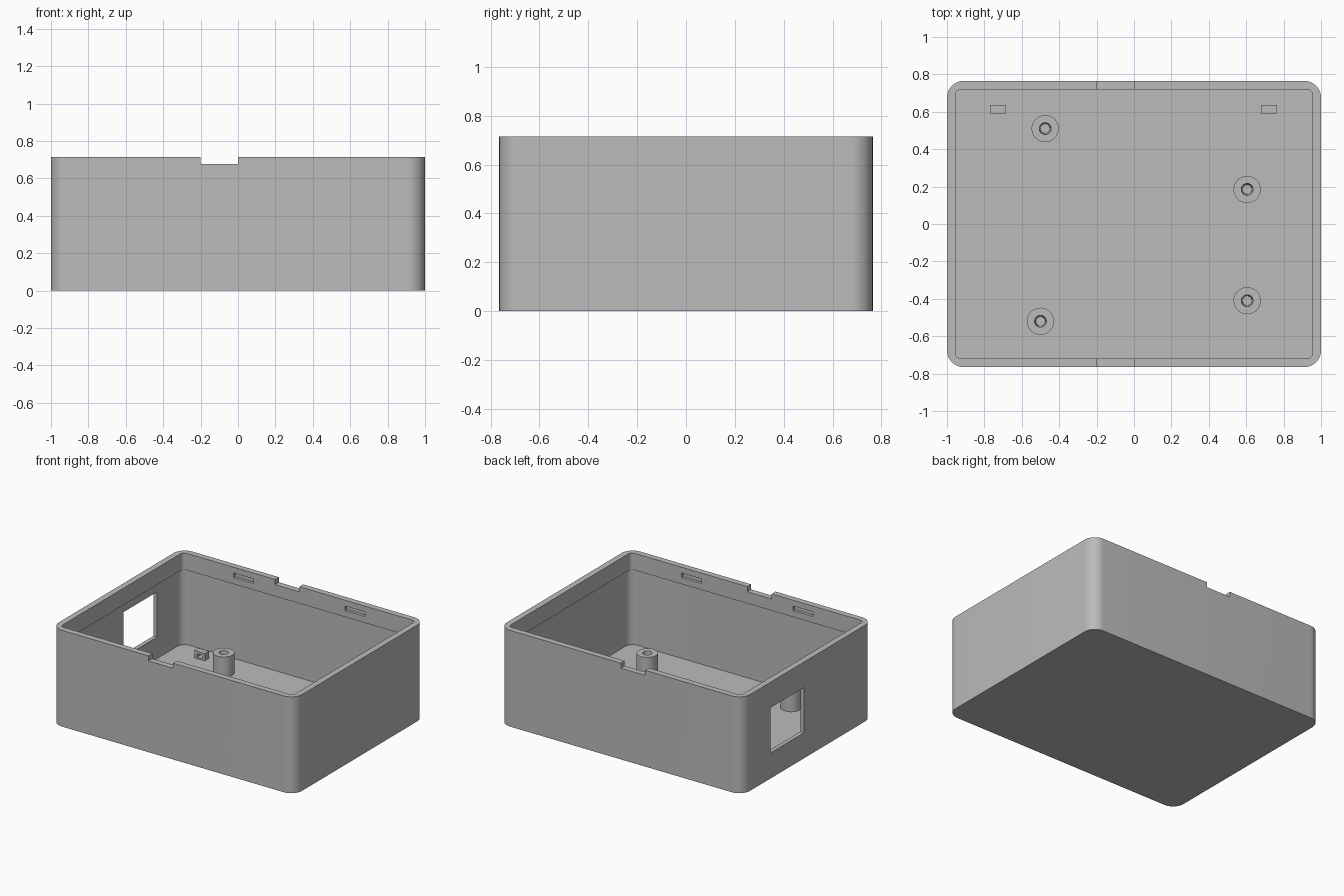
import bpy
import bmesh
from math import cos, sin, pi, radians

old = bpy.data.objects.get("Cube")
if old:
    bpy.data.objects.remove(old, do_unlink=True)

W, D, H = 1.0, 0.765, 0.715      # half width, half depth, height
WALL, LIP, FLOOR = 0.03, 0.045, 0.03

grey = bpy.data.materials.new("plain grey plastic")
grey.use_nodes = True
colour = (0.5, 0.5, 0.5, 1)
grey.diffuse_color = colour
grey.node_tree.nodes["Principled BSDF"].inputs["Base Color"].default_value = colour


def finish(name, bm):
    bmesh.ops.recalc_face_normals(bm, faces=bm.faces)
    mesh = bpy.data.meshes.new(name)
    bm.to_mesh(mesh)
    bm.free()
    mesh.materials.append(grey)
    obj = bpy.data.objects.new(name, mesh)
    bpy.context.collection.objects.link(obj)
    return obj


def rounded_block(name, inset, radius, z0, z1, steps=10):
    """Upright block with rounded corners, inset from the outer walls."""
    bm = bmesh.new()
    ring = []
    for q, (sx, sy) in enumerate([(1, 1), (-1, 1), (-1, -1), (1, -1)]):
        cx, cy = sx * (W - inset - radius), sy * (D - inset - radius)
        for i in range(steps + 1):
            a = (q + i / steps) * pi / 2
            ring.append(bm.verts.new((cx + radius * cos(a), cy + radius * sin(a), z0)))
    base = bm.faces.new(ring)
    top = bmesh.ops.extrude_face_region(bm, geom=[base])["geom"]
    bmesh.ops.translate(bm, vec=(0, 0, z1 - z0),
                        verts=[v for v in top if isinstance(v, bmesh.types.BMVert)])
    return finish(name, bm)


def box(name, x0, x1, y0, y1, z0, z1):
    bm = bmesh.new()
    bmesh.ops.create_cube(bm, size=1)
    bmesh.ops.scale(bm, vec=(x1 - x0, y1 - y0, z1 - z0), verts=bm.verts)
    bmesh.ops.translate(bm, vec=((x0 + x1) / 2, (y0 + y1) / 2, (z0 + z1) / 2), verts=bm.verts)
    return finish(name, bm)


def cylinder(name, x, y, z0, z1, r0, r1):
    bm = bmesh.new()
    bmesh.ops.create_cone(bm, cap_ends=True, segments=40, radius1=r0, radius2=r1, depth=z1 - z0)
    bmesh.ops.translate(bm, vec=(x, y, (z0 + z1) / 2), verts=bm.verts)
    return finish(name, bm)


def cut(target, cutter):
    """Subtract the cutter from the target and discard it."""
    bpy.context.view_layer.objects.active = target
    mod = target.modifiers.new("cut", "BOOLEAN")
    mod.operation = "DIFFERENCE"
    mod.solver = "EXACT"
    mod.object = cutter
    bpy.ops.object.modifier_apply(modifier=mod.name)
    bpy.data.objects.remove(cutter, do_unlink=True)


def smooth(obj):
    bpy.ops.object.select_all(action="DESELECT")
    obj.select_set(True)
    bpy.context.view_layer.objects.active = obj
    bpy.ops.object.shade_smooth_by_angle(angle=radians(30))


# Hollow case: thin lower walls with a thicker lip overhanging at the rim
case = rounded_block("case_shell", 0, 0.09, 0, H)
cut(case, rounded_block("cavity", WALL, 0.06, FLOOR, 0.59))
cut(case, rounded_block("rim_opening", LIP, 0.03, 0.5, H + 0.1))

# Notches through the front and back rim
cut(case, box("rim_notch", -0.2, 0, -1, 1, 0.677, H + 0.1))

# Port window in the right wall
cut(case, box("port_window", -1.1, -0.9, 0.045, 0.435, 0.19, 0.525))

# Blind snap slots inside the front and back lips
for sy in (-1, 1):
    for sx in (-1, 1):
        ys = sorted((sy * (D - LIP - 0.02), sy * (D - LIP + 0.02)))
        xs = sorted((sx * 0.375, sx * 0.54))
        cut(case, box("snap_slot", *xs, *ys, 0.638, 0.672))
smooth(case)

# Screw posts with tapered bores
for i, (x, y) in enumerate([(-0.475, 0.51), (0.605, 0.185), (0.605, -0.41), (-0.5, -0.52)]):
    post = cylinder(f"screw_post_{i + 1}", x, y, FLOOR - 0.005, 0.18, 0.0725, 0.0725)
    cut(post, cylinder("bore", x, y, FLOOR, 0.19, 0.025, 0.032))
    smooth(post)

# Cable tie loops on the floor
for side, x in (("right", -0.728), ("left", 0.722)):
    loop = box(f"tie_loop_{side}", x - 0.043, x + 0.043, 0.59, 0.637, FLOOR - 0.005, 0.085)
    cut(loop, box("loop_hole", x - 0.022, x + 0.022, 0.5, 0.7, FLOOR + 0.01, 0.066))
